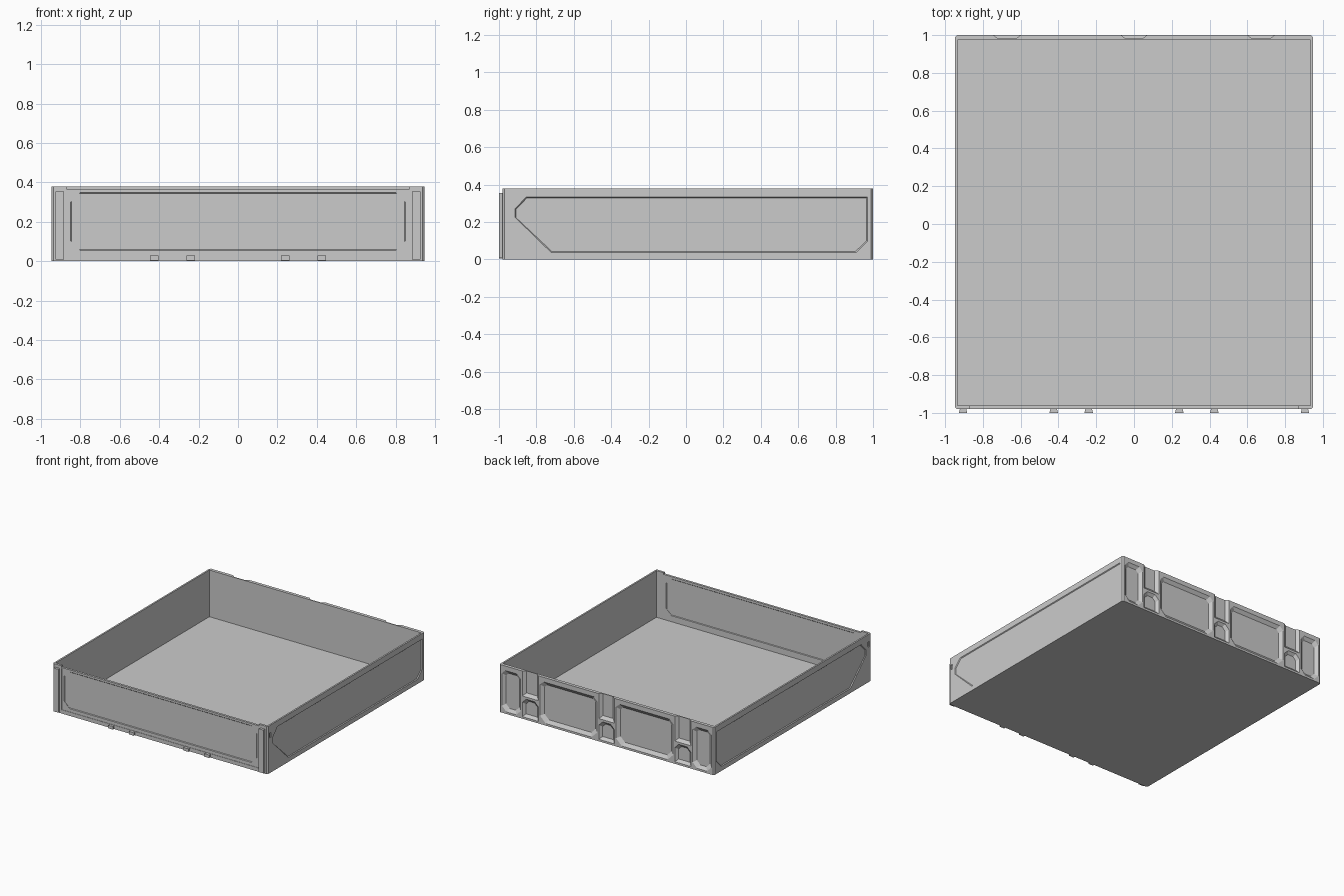
import bpy, bmesh

if "Cube" in bpy.data.objects:
    bpy.data.objects.remove(bpy.data.objects["Cube"])


def octagon(u0, u1, v0, v1, c=(0, 0, 0, 0), s=0.0):
    """Rectangle inset by s with corner cuts c: low-left, low-right, top-right, top-left."""
    u0, u1, v0, v1 = u0 + s, u1 - s, v0 + s, v1 - s
    c = [k * (1 - 0.25 * (s > 0)) for k in c]
    pts = []
    for (u, v, du, dv), k, flip in zip(
            [(u0, v0, 1, 1), (u1, v0, -1, 1), (u1, v1, -1, -1), (u0, v1, 1, -1)],
            c, (True, False, True, False)):
        if k == 0:
            pts.append((u, v))
        else:
            pair = [(u + du * k, v), (u, v + dv * k)]
            pts += pair[::-1] if flip else pair
    return pts


def loft(bm, axis, a, b, wa, wb):
    """Closed solid between outline a at wa and outline b at wb along an axis."""
    def place(p, w):
        return {'x': (w, p[0], p[1]), 'y': (p[0], w, p[1]), 'z': (p[0], p[1], w)}[axis]
    ra = [bm.verts.new(place(p, wa)) for p in a]
    rb = [bm.verts.new(place(p, wb)) for p in b]
    n = len(a)
    bm.faces.new(ra)
    bm.faces.new(rb[::-1])
    for i in range(n):
        j = (i + 1) % n
        bm.faces.new((ra[i], rb[i], rb[j], ra[j]))


def make(name, bm):
    bmesh.ops.recalc_face_normals(bm, faces=bm.faces)
    me = bpy.data.meshes.new(name)
    bm.to_mesh(me)
    bm.free()
    ob = bpy.data.objects.new(name, me)
    bpy.context.collection.objects.link(ob)
    return ob


def carve(target, bm):
    """Subtract the solids in bm from target, then drop the cutter."""
    cutter = make("cutter", bm)
    cutter.hide_render = True
    mod = target.modifiers.new("carve", 'BOOLEAN')
    mod.operation, mod.solver, mod.object = 'DIFFERENCE', 'EXACT', cutter
    bpy.context.view_layer.objects.active = target
    bpy.ops.object.modifier_apply(modifier=mod.name)
    bpy.data.objects.remove(cutter)


X, H = 0.947, 0.38

# tray body with small cut vertical corners
bm = bmesh.new()
base = octagon(-X, X, -0.98, 1.0, (0.01,) * 4)
loft(bm, 'z', base, base, 0, H)
tray = make("tray_body", bm)

# hollow interior
bm = bmesh.new()
inside = octagon(-0.934, 0.934, -0.962, 0.974)
loft(bm, 'z', inside, inside, 0.008, 0.5)
carve(tray, bm)

# front wall: lowered rim, then framed face
bm = bmesh.new()
rim = octagon(-0.87, 0.87, -1.1, -0.94)
loft(bm, 'z', rim, rim, 0.367, 0.5)
carve(tray, bm)
bm = bmesh.new()
face = octagon(-0.87, 0.87, 0.03, 0.36)
loft(bm, 'y', face, face, -1.1, -0.977)
carve(tray, bm)

# chamfered front panel, pressed in on both faces
bm = bmesh.new()
panel = octagon(-0.85, 0.85, 0.055, 0.35, (0.05,) * 4)
inner = octagon(-0.85, 0.85, 0.055, 0.35, (0.05,) * 4, 0.005)
loft(bm, 'y', panel, inner, -0.9775, -0.9725)
loft(bm, 'y', panel, inner, -0.961, -0.966)

# side panels with the long sloping front corner, and small latch slots
outline = [(-0.915, 0.225), (-0.915, 0.27), (-0.855, 0.335), (0.97, 0.335),
           (0.97, 0.095), (0.91, 0.035), (-0.72, 0.035)]
shrunk = [(0.028 + (y - 0.028) * 0.994, 0.185 + (z - 0.185) * 0.96) for y, z in outline]
slot = octagon(-0.958, -0.938, 0.28, 0.32)
for s in (-1, 1):
    loft(bm, 'x', outline, shrunk, s * (X + 0.001), s * (X - 0.006))
    loft(bm, 'x', slot, slot, s * (X + 0.01), s * 0.94)

# back wall pockets with sloped sides: x0, x1, z0, z1, corner cuts, slope
pockets = [(-0.07, 0.07, 0.18, 0.46, (0, 0, 0, 0), 0.025),
           (-0.07, 0.07, 0.015, 0.165, (0, 0, 0.035, 0.035), 0.022)]
for s in (-1, 1):
    def span(a, b):
        return sorted((s * a, s * b))
    pockets += [
        (*span(0.60, 0.745), 0.18, 0.46, (0, 0, 0, 0), 0.025),
        (*span(0.60, 0.745), 0.015, 0.165, (0, 0, 0.035, 0.035), 0.022),
        (*span(0.082, 0.588), 0.015, 0.345, (0.05, 0.05, 0.03, 0.03), 0.028),
        (*span(0.757, 0.925), 0.015, 0.345, (0.04, 0.04, 0.03, 0.03), 0.026)]
for x0, x1, z0, z1, cuts, slope in pockets:
    loft(bm, 'y', octagon(x0, x1, z0, z1, cuts),
         octagon(x0, x1, z0, z1, cuts, slope), 1.001, 0.981)
carve(tray, bm)


def dovetail(name, x, w, z0, z1):
    """Rail standing off the front face, slightly wider at its front."""
    b = bmesh.new()
    near = octagon(x - w * 0.36, x + w * 0.36, z0, z1)
    far = octagon(x - w / 2, x + w / 2, z0, z1)
    loft(b, 'y', near, far, -0.974, -1.0)
    make(name, b)


# tall front rails and low front feet
for s, side in ((-1, "left"), (1, "right")):
    dovetail("front_rail_" + side, s * 0.905, 0.044, 0.01, 0.355)
    for i, x in enumerate((0.24, 0.425)):
        dovetail(f"front_foot_{side}_{i + 1}", s * x, 0.045, 0.004, 0.028)
